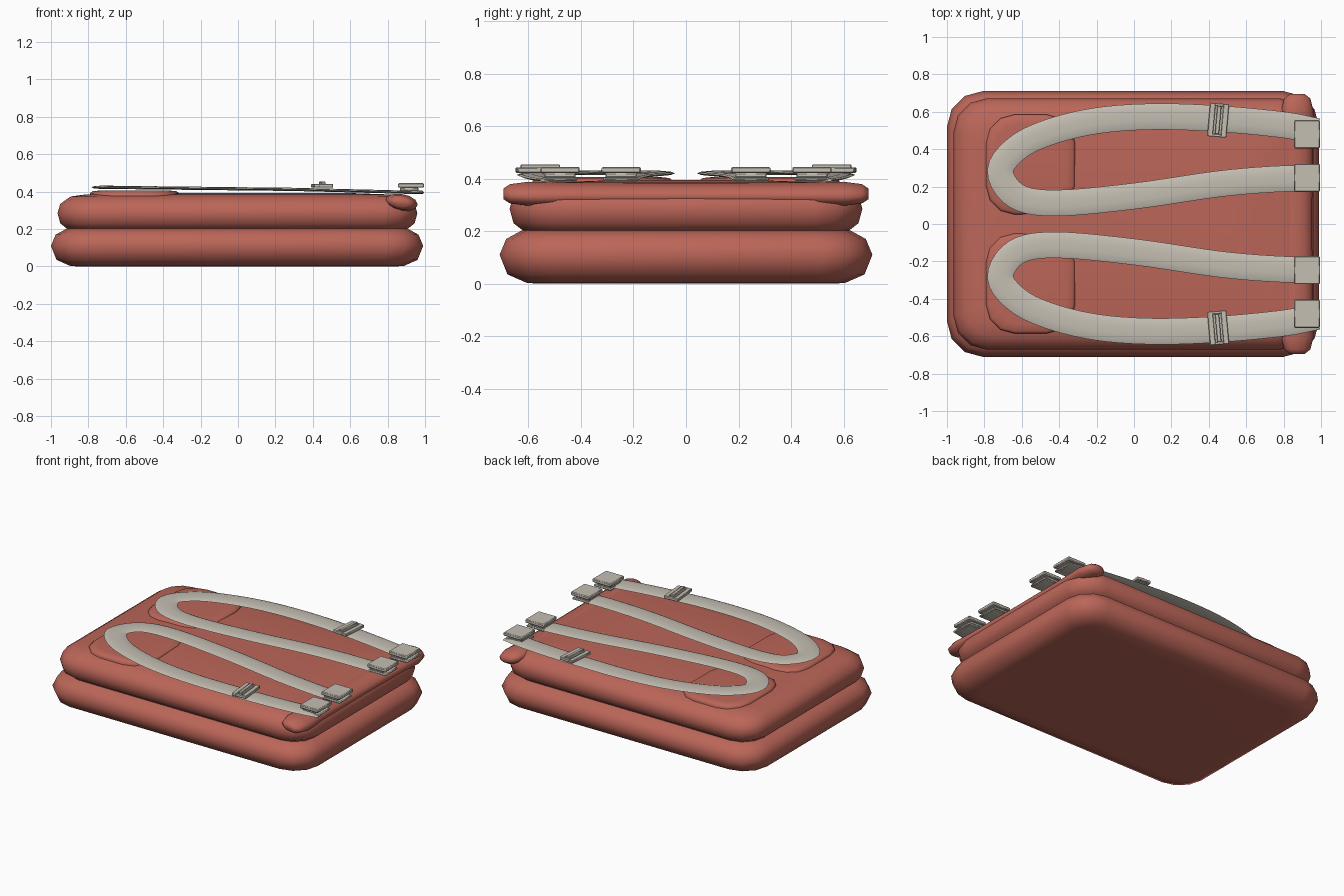
import bpy, bmesh, math
from mathutils import Vector, Matrix

cube = bpy.data.objects.get("Cube")
if cube:
    bpy.data.objects.remove(cube, do_unlink=True)


def material(name, rgb):
    m = bpy.data.materials.new(name)
    m.use_nodes = True
    m.diffuse_color = (*rgb, 1)
    m.node_tree.nodes["Principled BSDF"].inputs["Base Color"].default_value = (*rgb, 1)
    return m


RED = material("terracotta cloth", (0.50, 0.132, 0.098))
GREY = material("warm grey webbing", (0.56, 0.52, 0.45))


def finish(name, bm, mat, angle=50, mirror=False, bevel=0):
    bmesh.ops.recalc_face_normals(bm, faces=bm.faces)
    me = bpy.data.meshes.new(name)
    bm.to_mesh(me)
    bm.free()
    me.materials.append(mat)
    for p in me.polygons:
        p.use_smooth = True
    me.set_sharp_from_angle(angle=math.radians(angle))
    ob = bpy.data.objects.new(name, me)
    bpy.context.collection.objects.link(ob)
    if bevel:
        b = ob.modifiers.new("Bevel", "BEVEL")
        b.width, b.segments = bevel, 1
    if mirror:
        mod = ob.modifiers.new("Mirror", "MIRROR")
        mod.use_axis = (False, True, False)
    return ob


def loft(rings):
    """Skin a list of equal-length point rings and cap both ends."""
    bm = bmesh.new()
    loops = [[bm.verts.new(p) for p in ring] for ring in rings]
    n = len(loops[0])
    for a, b in zip(loops, loops[1:]):
        for i in range(n):
            j = (i + 1) % n
            bm.faces.new((a[i], a[j], b[j], b[i]))
    bm.faces.new(loops[0])
    bm.faces.new(loops[-1])
    return bm


def rounded_rect(cx, cy, hx, hy, r, z, seg=3):
    pts = []
    for k, (sx, sy) in enumerate(((1, 1), (-1, 1), (-1, -1), (1, -1))):
        for i in range(seg + 1):
            a = (k + i / seg) * math.pi / 2
            pts.append((cx + sx * (hx - r) + r * math.cos(a),
                        cy + sy * (hy - r) + r * math.sin(a), z))
    return pts


def cushion(name, cx, cy, hx, hy, r, profile, mirror=False):
    """Soft pad: profile lists (inset, height) from bottom to top."""
    rings = [rounded_rect(cx, cy, hx - d, hy - d, max(r - d * 0.6, 0.03), z)
             for d, z in profile]
    return finish(name, loft(rings), RED, 60, mirror)


# Two stacked cloth layers
cushion("lower_pad", -0.005, 0, 0.995, 0.71, 0.19,
        [(0.16, 0), (0.105, 0.002), (0.03, 0.035), (0, 0.11),
         (0.025, 0.17), (0.085, 0.203), (0.16, 0.207)])
cushion("upper_pad", -0.003, 0, 0.962, 0.672, 0.18,
        [(0.12, 0.19), (0.06, 0.195), (0.015, 0.23), (0, 0.285),
         (0.015, 0.335), (0.07, 0.374), (0.15, 0.385), (0.4, 0.394)])

# Raised patches under the strap loops
cushion("patch", -0.553, 0.318, 0.237, 0.267, 0.15,
        [(0, 0.37), (0, 0.392), (0.012, 0.402), (0.05, 0.406)], mirror=True)

# Rolled edge along one end
rings = []
for y, s in ((-0.695, 0.45), (-0.67, 0.8), (-0.6, 1), (-0.45, 0.93), (0, 0.9),
             (0.45, 0.93), (0.6, 1), (0.67, 0.8), (0.695, 0.45)):
    ring = []
    for i in range(12):
        a = i * math.tau / 12
        dx = 0.088 * s * math.cos(a)
        ring.append((0.873 + dx, y, 0.342 + 0.046 * s * math.sin(a) - 0.12 * dx))
    rings.append(ring)
finish("rolled_edge", loft(rings), RED, 60)

# Looped straps: a flat oval section swept along a smooth path
PATH = [(0.98, 0.495), (0.8, 0.53), (0.45, 0.563), (0.1, 0.574), (-0.2, 0.552),
        (-0.45, 0.492), (-0.62, 0.41), (-0.715, 0.285), (-0.63, 0.15),
        (-0.42, 0.112), (0, 0.149), (0.45, 0.214), (0.75, 0.24), (0.98, 0.246)]


def smooth_path(pts, steps=5):
    p = [Vector(q) for q in pts]
    p = [2 * p[0] - p[1]] + p + [2 * p[-1] - p[-2]]
    out = []
    for a, b, c, d in zip(p, p[1:], p[2:], p[3:]):
        for i in range(steps):
            t = i / steps
            out.append(0.5 * (2 * b + (c - a) * t + (2 * a - 5 * b + 4 * c - d) * t * t
                              + (3 * b - a - 3 * c + d) * t ** 3))
    return out + [p[-2]]


def strap_height(x):
    return 0.424 - 0.011 * (x + 0.78) - 0.014 * max(0, x - 0.3)


path = smooth_path(PATH)
rings = []
for i, c in enumerate(path):
    d = (path[min(i + 1, len(path) - 1)] - path[max(i - 1, 0)]).normalized()
    side = Vector((-d.y, d.x))
    ring = []
    for k in range(10):
        a = k * math.tau / 10
        q = c + side * 0.07 * math.cos(a)
        ring.append((q.x, q.y, strap_height(c.x) + 0.009 * math.sin(a)))
    rings.append(ring)
finish("strap", loft(rings), GREY, 80, mirror=True)


def boxes(name, origin, turn, parts, bevel):
    """Several boxes given as (centre, size) in one turned frame."""
    bm = bmesh.new()
    frame = Matrix.Translation(origin) @ Matrix.Rotation(turn, 4, "Z")
    for centre, size in parts:
        bmesh.ops.create_cube(bm, size=1, matrix=frame @ Matrix.Translation(centre)
                              @ Matrix.Diagonal((*size, 1)))
    return finish(name, bm, GREY, 30, mirror=True, bevel=bevel)


# End clips: top and bottom jaws joined by a narrower core
for name, y in (("outer_clip", 0.48), ("inner_clip", 0.247)):
    boxes(name, (0.925, y, 0), 0,
          [((0, 0, 0.433), (0.14, 0.15, 0.024)),
           ((-0.01, 0, 0.413), (0.1, 0.12, 0.02)),
           ((0, 0, 0.398), (0.13, 0.135, 0.014))], 0.005)

# Sliding buckles: open frame with a raised centre bar
boxes("buckle", (0.45, 0.555, 0.432), -0.09,
      [((-0.036, 0, 0), (0.03, 0.18, 0.02)),
       ((0.036, 0, 0), (0.03, 0.18, 0.02)),
       ((0, 0.082, 0), (0.05, 0.016, 0.02)),
       ((0, -0.082, 0), (0.05, 0.016, 0.02)),
       ((0, 0, -0.006), (0.05, 0.16, 0.008)),
       ((0, 0, 0.008), (0.022, 0.15, 0.028))], 0.003)
